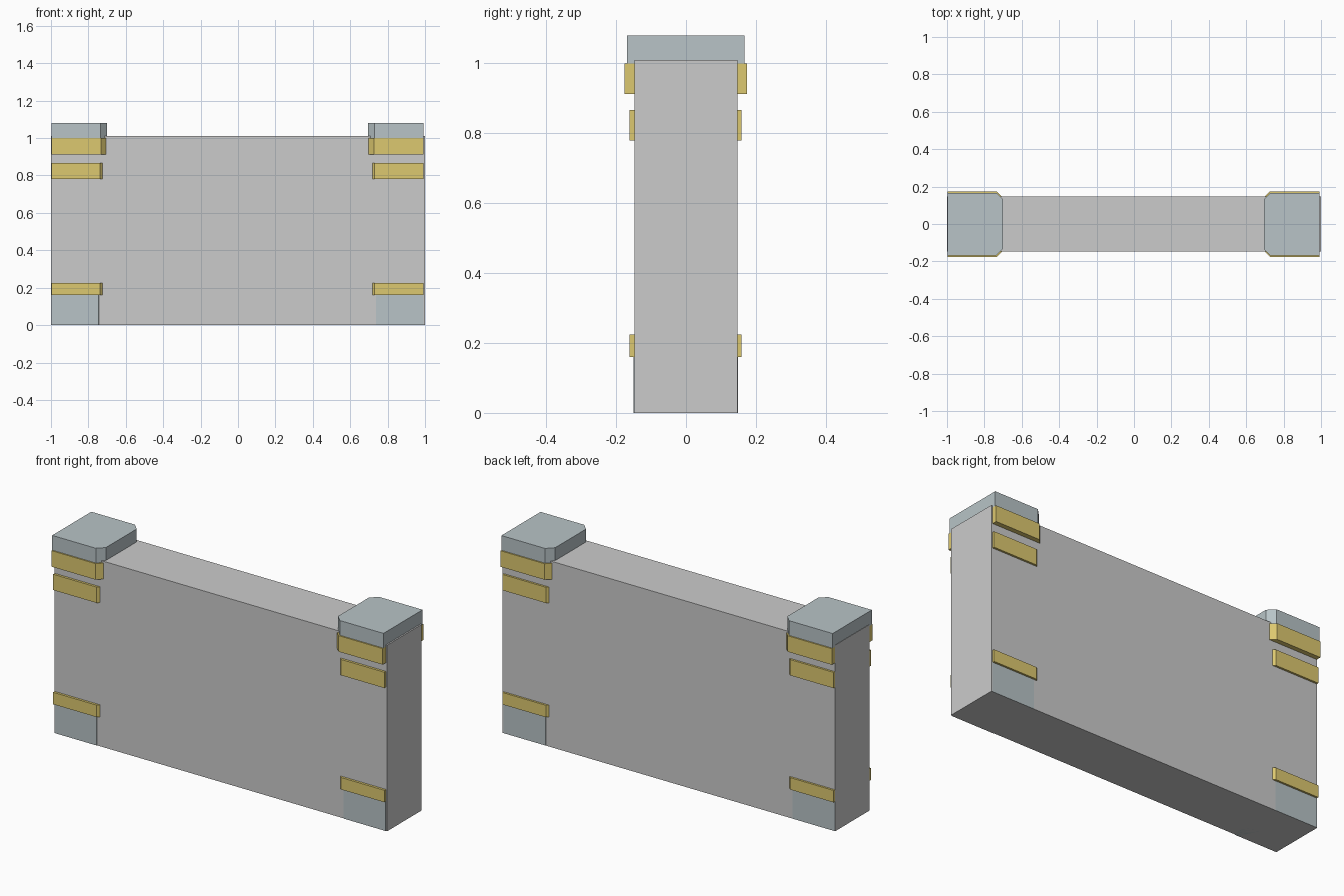
import bpy, bmesh

if "Cube" in bpy.data.objects:
    bpy.data.objects.remove(bpy.data.objects["Cube"])


def material(name, rgb):
    m = bpy.data.materials.new(name)
    m.diffuse_color = (*rgb, 1)
    m.use_nodes = True
    m.node_tree.nodes["Principled BSDF"].inputs["Base Color"].default_value = m.diffuse_color
    return m


STEEL = material("blue_grey_stone", (0.48, 0.55, 0.57))
GOLD = material("gold", (0.72, 0.58, 0.16))


def prism(name, outline, z0, z1, mat=None):
    """Extrude a counter-clockwise xy outline from z0 to z1."""
    bm = bmesh.new()
    low = [bm.verts.new((x, y, z0)) for x, y in outline]
    face = bm.faces.new(low)
    new = bmesh.ops.extrude_face_region(bm, geom=[face])["geom"]
    for v in new:
        if isinstance(v, bmesh.types.BMVert):
            v.co.z = z1
    bmesh.ops.recalc_face_normals(bm, faces=bm.faces)
    me = bpy.data.meshes.new(name)
    bm.to_mesh(me)
    bm.free()
    ob = bpy.data.objects.new(name, me)
    bpy.context.collection.objects.link(ob)
    if mat:
        me.materials.append(mat)
    return ob


def post_outline(side, inner, half, cut):
    """End-post section: square at the wall end, chamfered on the inner side."""
    outer = 0.995
    pts = [(outer, -half), (outer, half), (inner + cut, half),
           (inner, half - cut), (inner, cut - half), (inner + cut, -half)]
    return [(side * x - 0.003, y - 0.001) for x, y in pts]


# Wall slab
prism("wall", [(-1, -0.148), (1, -0.148), (1, 0.148), (-1, 0.148)], 0, 1.01)

# Post parts: name, inner x, half depth, chamfer, bottom, top, material
PARTS = [
    ("post_base", 0.706, 0.1495, 0.036, 0.0, 0.16, STEEL),
    ("post_shaft", 0.715, 0.14, 0.034, 0.16, 1.0, STEEL),
    ("lower_band", 0.698, 0.16, 0.036, 0.16, 0.225, GOLD),
    ("middle_band", 0.698, 0.16, 0.036, 0.78, 0.866, GOLD),
    ("upper_band", 0.69, 0.175, 0.04, 0.913, 1.0, GOLD),
    ("post_cap", 0.697, 0.168, 0.036, 1.0, 1.08, STEEL),
]

# Both end posts
for side, label in ((-1, "left"), (1, "right")):
    for name, inner, half, cut, z0, z1, mat in PARTS:
        prism(f"{label}_{name}", post_outline(side, inner, half, cut), z0, z1, mat)
